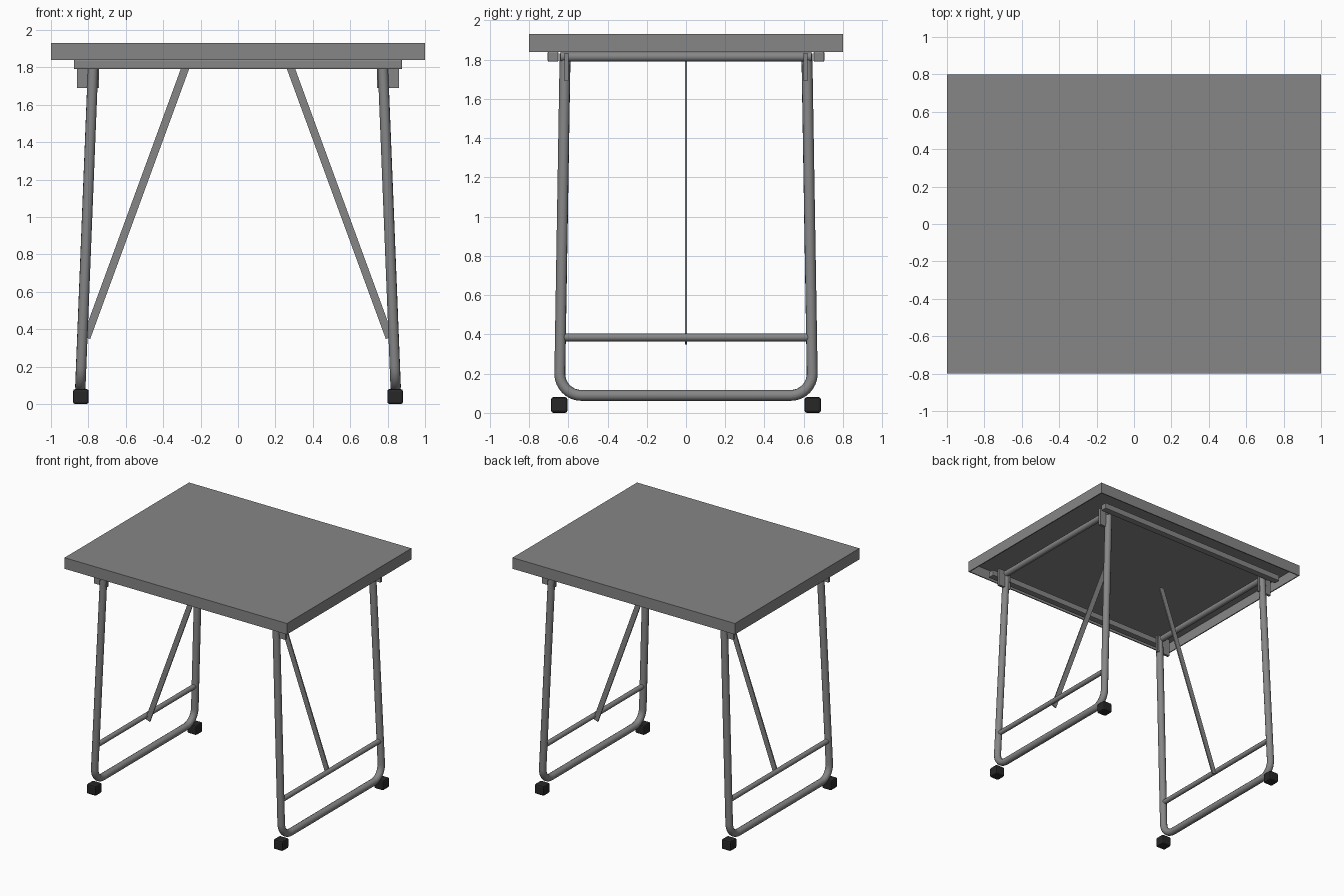
import bpy, bmesh, math
from mathutils import Vector

if "Cube" in bpy.data.objects:
    bpy.data.objects.remove(bpy.data.objects["Cube"])


def material(name, v):
    m = bpy.data.materials.new(name)
    m.diffuse_color = (v, v, v, 1)
    m.use_nodes = True
    m.node_tree.nodes["Principled BSDF"].inputs["Base Color"].default_value = m.diffuse_color
    return m


GREY = material("grey_metal", 0.24)
BLACK = material("black_rubber", 0.02)


def add(name, mesh, mat):
    ob = bpy.data.objects.new(name, mesh)
    bpy.context.collection.objects.link(ob)
    mesh.materials.clear()
    mesh.materials.append(mat)
    return ob


def box(name, lo, hi, mat=GREY, bevel=0, open_bottom=False):
    lo, hi = Vector(lo), Vector(hi)
    bm = bmesh.new()
    bmesh.ops.create_cube(bm, size=1)
    for v in bm.verts:
        v.co = Vector([(lo[i] + hi[i]) / 2 + v.co[i] * abs(hi[i] - lo[i]) for i in range(3)])
    if bevel:
        bmesh.ops.bevel(bm, geom=bm.edges[:], offset=bevel, segments=2, profile=0.5, affect='EDGES')
    if open_bottom:
        bm.normal_update()
        bmesh.ops.delete(bm, geom=[f for f in bm.faces if f.normal.z < -0.9], context='FACES')
    me = bpy.data.meshes.new(name)
    bm.to_mesh(me)
    bm.free()
    return add(name, me, mat)


def tube(name, pts, r):
    cu = bpy.data.curves.new(name, 'CURVE')
    cu.dimensions = '3D'
    cu.bevel_depth, cu.bevel_resolution, cu.use_fill_caps = r, 4, True
    sp = cu.splines.new('POLY')
    sp.points.add(len(pts) - 1)
    for p, c in zip(sp.points, pts):
        p.co = (*c, 1)
    tmp = bpy.data.objects.new(name + "_path", cu)
    bpy.context.collection.objects.link(tmp)
    me = bpy.data.meshes.new_from_object(tmp.evaluated_get(bpy.context.evaluated_depsgraph_get()))
    bpy.data.objects.remove(tmp)
    ob = add(name, me, GREY)
    bpy.context.view_layer.objects.active = ob
    ob.select_set(True)
    bpy.ops.object.shade_smooth_by_angle(angle=math.radians(40))
    ob.select_set(False)
    return ob


def leg_x(z):
    return 0.775 + 0.068 * (1.8 - z) / 1.71


# Table top: a shallow tray with its open side down
top = box("table_top", (-1, -0.8, 1.84), (1, 0.8, 1.93), open_bottom=True)
sol = top.modifiers.new("sheet", 'SOLIDIFY')
sol.thickness, sol.offset = 0.012, -1

# Half of the U-shaped leg profile: straight leg, rounded corner
half = [(0.616, 1.83)]
R = 0.11
for i in range(9):
    a = math.radians(90 * i / 8)
    half.append((0.643 - R + R * math.cos(a), 0.089 + R - R * math.sin(a)))
profile = half + [(-y, z) for y, z in reversed(half)]

for s, side in ((-1, "left"), (1, "right")):
    # Leg loop, rung and upper cross tube
    tube(side + "_leg_loop", [(s * leg_x(z), y, z) for y, z in profile], 0.028)
    tube(side + "_rung", [(s * leg_x(0.385), y, 0.385) for y in (-0.63, 0.63)], 0.02)
    tube(side + "_cross_tube", [(s * 0.785, y, 1.815) for y in (-0.64, 0.64)], 0.025)

    # Flat diagonal brace
    a, b = Vector((s * 0.81, 0, 0.355)), Vector((s * 0.275, 0, 1.815))
    L = (b - a).length
    brace = box(side + "_brace", (-0.021, -0.005, 0), (0.021, 0.005, L))
    brace.location = a
    brace.rotation_euler = (0, math.atan2(b.x - a.x, b.z - a.z), 0)

    for t, end in ((-1, "front"), (1, "back")):
        # Bracket plates and rubber feet
        box(f"{side}_{end}_bracket", (s * 0.743, t * 0.60, 1.69), (s * 0.86, t * 0.62, 1.835))
        x, y = s * 0.84, t * 0.646
        box(f"{side}_{end}_foot", (x - 0.042, y - 0.042, 0), (x + 0.042, y + 0.042, 0.08), BLACK, 0.012)

# Long rails beneath the top
for t, end in ((-1, "front"), (1, "back")):
    box(end + "_rail", (-0.878, t * 0.65, 1.79), (0.878, t * 0.705, 1.84), GREY, 0.006)
